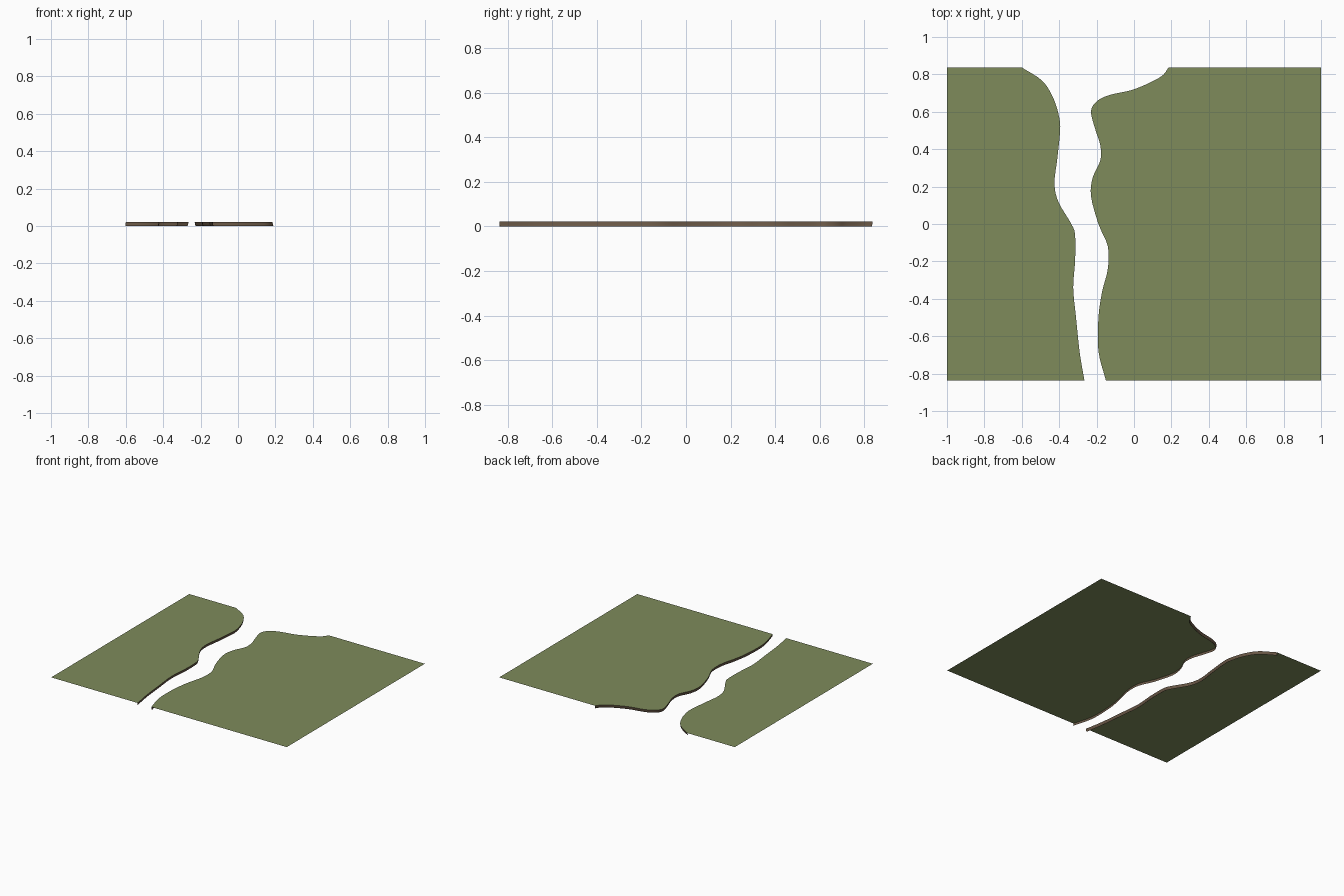
import bpy, bmesh
from mathutils import Vector

if "Cube" in bpy.data.objects:
    bpy.data.objects.remove(bpy.data.objects["Cube"])

TOP, HALF_Y, STEPS = 0.022, 0.837, 4

# Bank outlines seen from above, running from back to front
LEFT = [(-.60, .837), (-.49, .765), (-.43, .67), (-.40, .57), (-.395, .50),
        (-.41, .35), (-.425, .22), (-.405, .12), (-.335, 0), (-.315, -.06),
        (-.315, -.20), (-.325, -.34), (-.31, -.50), (-.29, -.69), (-.265, -.837)]
RIGHT = [(.185, .837), (.14, .785), (0, .72), (-.13, .69), (-.20, .655),
         (-.23, .60), (-.205, .50), (-.18, .42), (-.18, .34), (-.22, .25),
         (-.23, .15), (-.19, 0), (-.14, -.12), (-.14, -.24), (-.17, -.36),
         (-.19, -.50), (-.19, -.68), (-.15, -.837)]


def material(name, color):
    mat = bpy.data.materials.new(name)
    mat.diffuse_color = (*color, 1)
    mat.use_nodes = True
    mat.node_tree.nodes["Principled BSDF"].inputs["Base Color"].default_value = mat.diffuse_color
    return mat


def smooth_path(points):
    """Smooth curve through the points."""
    p = [Vector(q) for q in points]
    p = [p[0] * 2 - p[1]] + p + [p[-1] * 2 - p[-2]]
    out = []
    for a, b, c, d in zip(p, p[1:], p[2:], p[3:]):
        for i in range(STEPS):
            t = i / STEPS
            out.append(0.5 * (2 * b + (c - a) * t + (2 * a - 5 * b + 4 * c - d) * t * t
                              + (3 * b - a - 3 * c + d) * t ** 3))
    return out + [p[-2]]


def strip(name, rows, mat, flip, smooth=False):
    """Open surface lofted between rows of points."""
    bm = bmesh.new()
    vs = [[bm.verts.new(co) for co in row] for row in rows]
    for r, s in zip(vs, vs[1:]):
        for i in range(len(r) - 1):
            face = [r[i], s[i], s[i + 1], r[i + 1]]
            f = bm.faces.new(face[::-1] if flip else face)
            f.smooth = smooth
    mesh = bpy.data.meshes.new(name)
    bm.to_mesh(mesh)
    bm.free()
    mesh.materials.append(mat)
    bpy.context.collection.objects.link(bpy.data.objects.new(name, mesh))


grass = material("grass", (.21, .26, .105))
earth = material("earth", (.14, .095, .06))

for side, pts, sx in (("left", LEFT, -1), ("right", RIGHT, 1)):
    path = smooth_path(pts)
    n = len(path) - 1
    # Grass sheet from the bank to the straight outer edge
    edge = [(p.x, p.y, TOP) for p in path]
    outer = [(sx, HALF_Y * (1 - 2 * i / n), TOP) for i in range(n + 1)]
    strip(side + "_grass", [edge, outer], grass, flip=sx < 0)

    # Earth bank hanging from the grass edge, slightly undercut
    normals = []
    for i in range(n + 1):
        t = (path[min(i + 1, n)] - path[max(i - 1, 0)]).normalized()
        normals.append(Vector((-t.y, t.x)) * sx)
    rows = []
    for z, inset in ((TOP, 0), (.007, .002), (0, .006)):
        row = [p + k * inset for p, k in zip(path, normals)]
        rows.append([(q.x, max(-HALF_Y, min(HALF_Y, q.y)), z) for q in row])
    strip(side + "_bank", rows, earth, flip=sx > 0, smooth=True)
